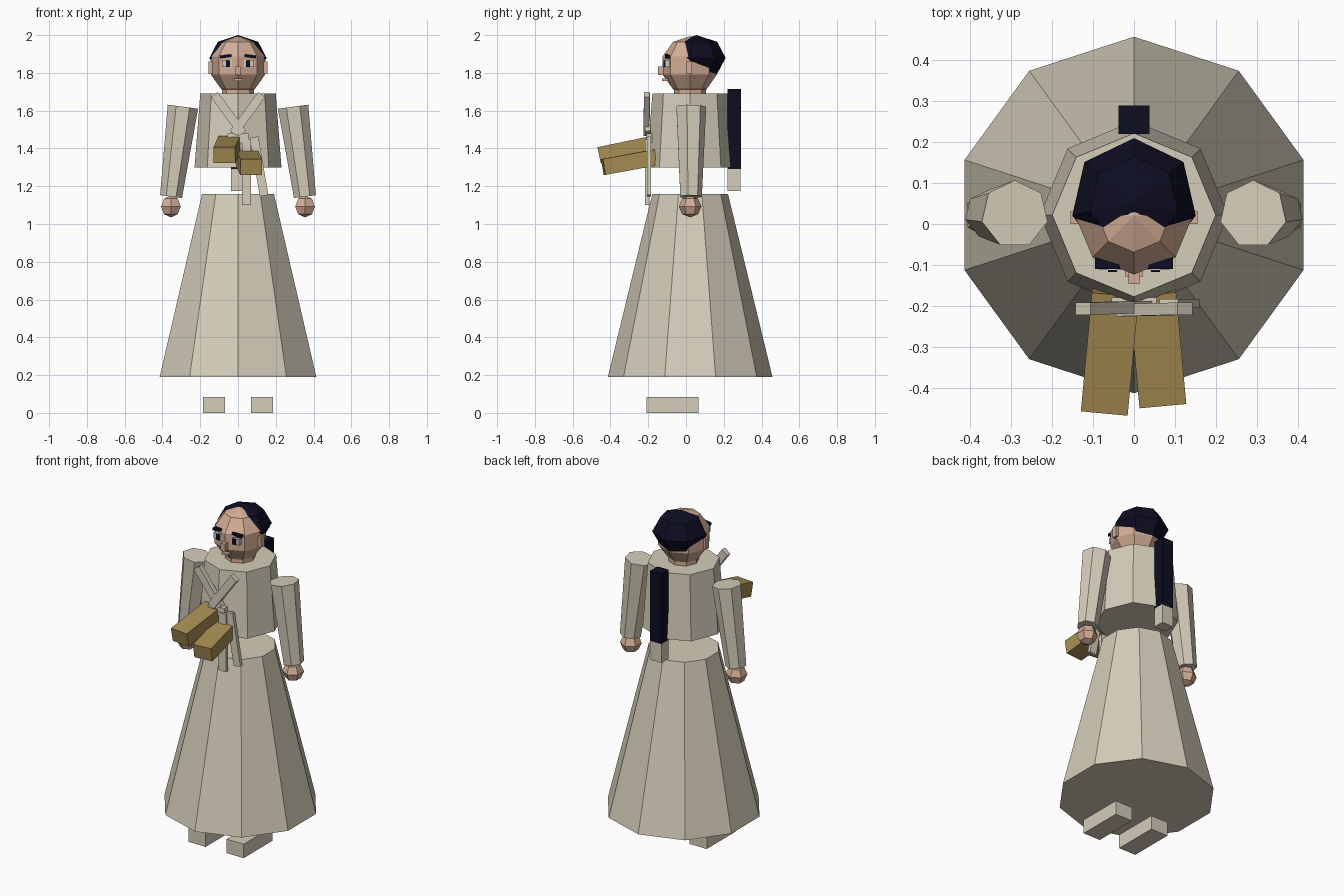
import bpy, bmesh, math
from mathutils import Vector, Matrix

if "Cube" in bpy.data.objects:
    bpy.data.objects.remove(bpy.data.objects["Cube"])


def material(name, rgb):
    m = bpy.data.materials.new(name)
    m.diffuse_color = (*rgb, 1)
    m.use_nodes = True
    m.node_tree.nodes["Principled BSDF"].inputs["Base Color"].default_value = m.diffuse_color
    return m


ROBE = material("cream_cloth", (0.66, 0.61, 0.49))
SKIN = material("skin", (0.66, 0.42, 0.30))
HAIR = material("dark_navy", (0.004, 0.004, 0.016))
GOLD = material("gold_cloth", (0.38, 0.265, 0.085))
EYE = material("eye_white", (0.62, 0.58, 0.52))


def finish(name, bm, mat):
    bmesh.ops.recalc_face_normals(bm, faces=bm.faces)
    me = bpy.data.meshes.new(name)
    bm.to_mesh(me)
    bm.free()
    me.materials.append(mat)
    ob = bpy.data.objects.new(name, me)
    bpy.context.collection.objects.link(ob)
    return ob


def lathe(name, mat, n, profile, loc, start=90, tilt=0):
    """Faceted solid of n sides from (radius, height) pairs; tilt turns it about y."""
    bm = bmesh.new()
    m = Matrix.Translation(loc) @ Matrix.Rotation(math.radians(tilt), 4, 'Y')
    rings = []
    for r, z in profile:
        if r == 0:
            rings.append([bm.verts.new(m @ Vector((0, 0, z)))] * n)
            continue
        angles = [math.radians(start) + math.tau * i / n for i in range(n)]
        rings.append([bm.verts.new(m @ Vector((r * math.cos(a), r * math.sin(a), z)))
                      for a in angles])
    for a, b in zip(rings, rings[1:]):
        for i in range(n):
            j = (i + 1) % n
            bm.faces.new(list(dict.fromkeys((a[i], a[j], b[j], b[i]))))
    for ring in (rings[0], rings[-1]):
        if ring[0] is not ring[1]:
            bm.faces.new(ring)
    return finish(name, bm, mat)


def ball(name, mat, n, rows, r, rz, loc):
    """Low-poly sphere with the given number of sides and rows."""
    prof = [(0 if k in (0, rows) else r * math.sin(math.pi * k / rows),
             -rz * math.cos(math.pi * k / rows)) for k in range(rows + 1)]
    return lathe(name, mat, n, prof, loc)


def box(name, mat, lo, hi, roll=0):
    """Box between two corners, rolled about y through its centre."""
    lo, hi = Vector(lo), Vector(hi)
    bm = bmesh.new()
    m = (Matrix.Translation((lo + hi) / 2) @ Matrix.Rotation(math.radians(roll), 4, 'Y')
         @ Matrix.Diagonal((*(hi - lo), 1)))
    bmesh.ops.create_cube(bm, size=1, matrix=m)
    return finish(name, bm, mat)


def bar(name, mat, a, b, width, depth):
    """Box beam running from a to b; width lies along x for a beam pointing forward."""
    a, b = Vector(a), Vector(b)
    z = (b - a).normalized()
    ref = Vector((0, 1, 0)) if abs(z.y) < 0.7 else Vector((0, 0, 1))
    x = ref.cross(z).normalized()
    y = z.cross(x)
    m = Matrix((x, y, z)).transposed().to_4x4()
    m.translation = (a + b) / 2
    bm = bmesh.new()
    bmesh.ops.create_cube(bm, size=1,
                          matrix=m @ Matrix.Diagonal((width, depth, (b - a).length, 1)))
    return finish(name, bm, mat)


CY = 0.022

# Robe body
lathe("skirt", ROBE, 10, [(0.436, 0.19), (0.2, 1.16)], (0, CY, 0))
lathe("torso", ROBE, 8, [(0.23, 1.30), (0.2, 1.69)], (0, CY, 0))

# Head and hair
lathe("neck", SKIN, 8, [(0.085, 1.66), (0.085, 1.72)], (0, CY, 0))
ball("head", SKIN, 8, 5, 0.151, 0.155, (0, 0.02, 1.839))
ball("hair", HAIR, 7, 4, 0.155, 0.12, (0, 0.055, 1.88))
box("nose", SKIN, (-0.014, -0.147, 1.79), (0.014, -0.10, 1.835))
box("mouth", SKIN, (-0.022, -0.128, 1.758), (0.022, -0.09, 1.77))

# Hanging plait with its tied end
box("plait", HAIR, (-0.038, 0.22, 1.29), (0.038, 0.29, 1.715))
box("plait_tie", ROBE, (-0.038, 0.22, 1.175), (0.038, 0.288, 1.29))

# Mirrored parts
for side, s in (("left", -1), ("right", 1)):
    def pair(name, mat, x0, x1, y0, y1, z0, z1, roll=0):
        xa, xb = sorted((s * x0, s * x1))
        box(side + "_" + name, mat, (xa, y0, z0), (xb, y1, z1), roll * s)

    lathe(side + "_arm", ROBE, 7, [(0.06, -0.24), (0.083, 0.24)],
          (s * 0.323, CY + 0.002, 1.383), tilt=-s * 7.5)
    ball(side + "_hand", SKIN, 6, 4, 0.06, 0.058, (s * 0.355, CY, 1.093))
    pair("foot", ROBE, 0.07, 0.185, -0.21, 0.065, 0.0, 0.085)
    pair("ear", SKIN, 0.13, 0.155, 0.0, 0.032, 1.795, 1.86)
    pair("eye", EYE, 0.033, 0.085, -0.112, -0.07, 1.832, 1.868)
    pair("pupil", HAIR, 0.042, 0.064, -0.118, -0.08, 1.832, 1.866)
    pair("eyebrow", HAIR, 0.035, 0.095, -0.11, -0.07, 1.88, 1.895, 8)
    # Crossed collar bands
    bar(side + "_collar", ROBE, (s * 0.125, -0.207, 1.685),
        (-s * 0.025, -0.207 - s * 0.004, 1.48), 0.046, 0.03)

# Chest knot and hanging ribbons
box("knot", ROBE, (-0.055, -0.21, 1.43), (0.055, -0.18, 1.48))
bar("long_ribbon", ROBE, (0.045, -0.205, 1.10), (0.045, -0.205, 1.45), 0.048, 0.022)
bar("side_ribbon", ROBE, (0.138, -0.195, 1.15), (0.085, -0.195, 1.46), 0.046, 0.022)

# Sleeve bundles held forward
bar("left_bundle", GOLD, (-0.072, -0.455, 1.365), (-0.045, -0.165, 1.425), 0.115, 0.085)
bar("right_bundle", GOLD, (0.070, -0.438, 1.302), (0.045, -0.165, 1.352), 0.115, 0.085)
